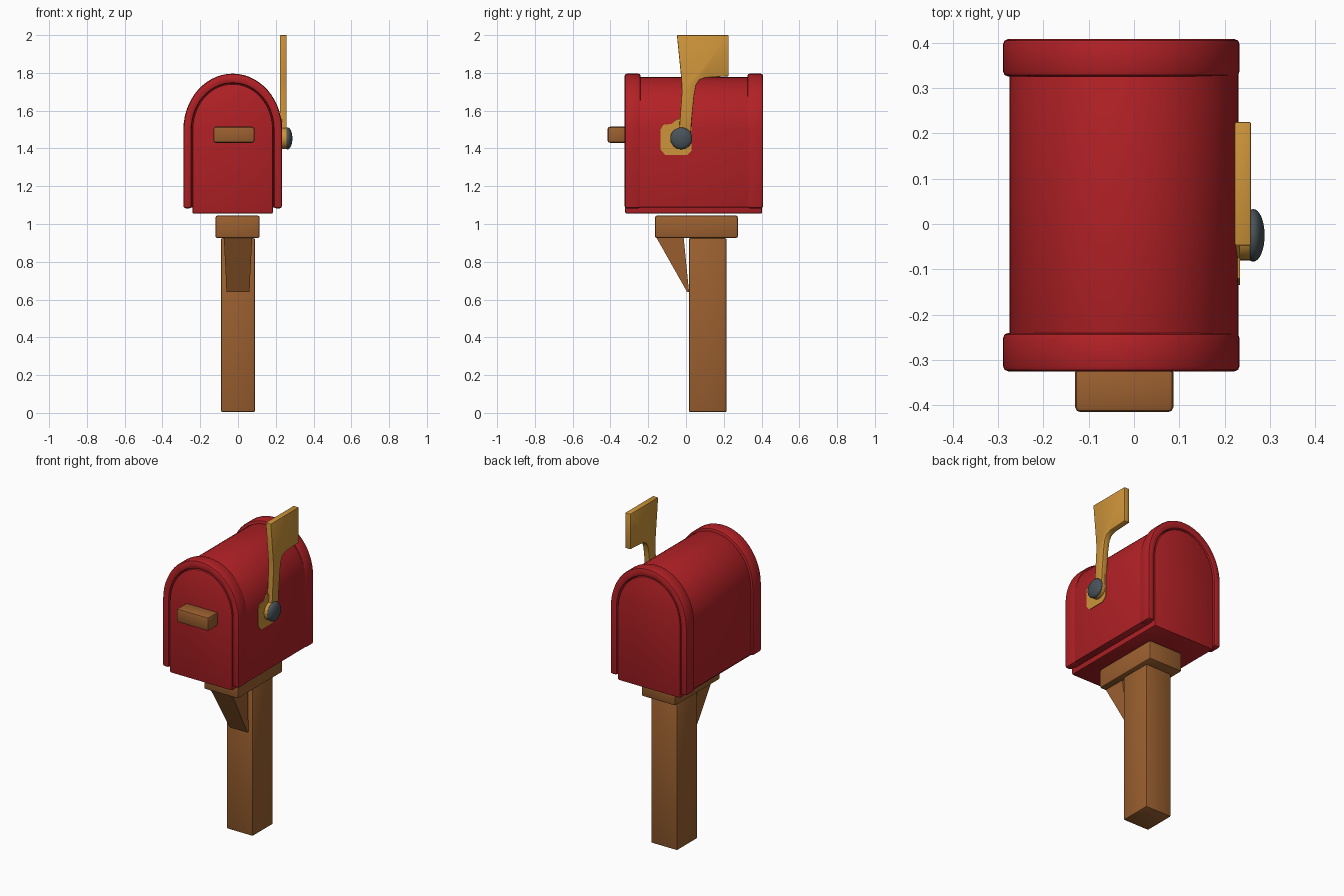
import bpy, bmesh, math
from mathutils import Vector

if "Cube" in bpy.data.objects:
    bpy.data.objects.remove(bpy.data.objects["Cube"])


def material(name, rgb):
    m = bpy.data.materials.new(name)
    m.diffuse_color = (*rgb, 1)
    m.use_nodes = True
    m.node_tree.nodes["Principled BSDF"].inputs["Base Color"].default_value = m.diffuse_color
    return m


RED = material("red paint", (0.445, 0.015, 0.019))
WOOD = material("brown wood", (0.328, 0.117, 0.029))
YELLOW = material("yellow paint", (0.61, 0.296, 0.042))
GREY = material("dark grey metal", (0.065, 0.085, 0.1))


def finish(name, bm, mat, bevel=0.0):
    """Bevel sharp edges, shade by angle and store as an object."""
    bmesh.ops.recalc_face_normals(bm, faces=bm.faces)
    if bevel:
        edges = [e for e in bm.edges if e.calc_face_angle(0) > math.radians(40)]
        bmesh.ops.bevel(bm, geom=edges, offset=bevel, segments=2,
                        profile=0.5, affect='EDGES', clamp_overlap=True)
    me = bpy.data.meshes.new(name)
    bm.to_mesh(me)
    bm.free()
    me.materials.append(mat)
    ob = bpy.data.objects.new(name, me)
    bpy.context.collection.objects.link(ob)
    bpy.ops.object.select_all(action='DESELECT')
    ob.select_set(True)
    bpy.context.view_layer.objects.active = ob
    bpy.ops.object.shade_smooth_by_angle(angle=math.radians(35))
    return ob


def prism(name, pts, axis, a, b, mat, bevel=0.008):
    """Extrude a profile along x (points are y, z) or y (points are x, z)."""
    bm = bmesh.new()
    place = (lambda p: (a, p[0], p[1])) if axis == 'x' else (lambda p: (p[0], a, p[1]))
    face = bm.faces.new([bm.verts.new(place(p)) for p in pts])
    out = bmesh.ops.extrude_face_region(bm, geom=[face])
    shift = Vector((b - a, 0, 0)) if axis == 'x' else Vector((0, b - a, 0))
    bmesh.ops.translate(bm, vec=shift,
                        verts=[v for v in out['geom'] if isinstance(v, bmesh.types.BMVert)])
    return finish(name, bm, mat, bevel)


def box(name, x, y, z, mat, bevel=0.008):
    pts = [(x[0], z[0]), (x[1], z[0]), (x[1], z[1]), (x[0], z[1])]
    return prism(name, pts, 'y', y[0], y[1], mat, bevel)


def arch(cx, hw, z0, top, spring=1.5, n=28):
    """Open arch outline from bottom right over the top to bottom left."""
    curve = [(cx + hw * math.cos(math.pi * i / n),
              spring + (top - spring) * math.sin(math.pi * i / n)) for i in range(n + 1)]
    return [(cx + hw, z0)] + curve + [(cx - hw, z0)]


# wooden stand
box("post", (-0.09, 0.09), (0.015, 0.215), (0.004, 0.925), WOOD)
box("support_plank", (-0.12, 0.115), (-0.165, 0.275), (0.925, 1.045), WOOD, 0.012)

# tapered brace under the plank
brace = prism("brace", [(-0.155, 0.925), (-0.012, 0.925), (0.016, 0.64), (0.006, 0.64)],
              'x', -0.075, 0.075, WOOD, 0)
for v in brace.data.vertices:
    if v.co.z < 0.7:
        v.co.x *= 0.8

# mailbox shell, end panels with floor, and the two raised rims
CX = -0.028
prism("box_shell", arch(-0.022, 0.252, 1.087, 1.777), 'y', -0.29, 0.375, RED, 0.006)
prism("end_panels_and_floor", arch(CX, 0.213, 1.055, 1.742), 'y', -0.322, 0.403, RED)
for name, y0, y1 in (("front_rim", -0.325, -0.24), ("back_rim", 0.325, 0.408)):
    band = arch(CX, 0.261, 1.083, 1.796) + arch(CX, 0.217, 1.083, 1.745)[::-1]
    prism(name, band, 'y', y0, y1, RED, 0.012)

# door handle
box("door_handle", (-0.13, 0.087), (-0.415, -0.315), (1.43, 1.515), WOOD, 0.012)

# signal flag with curved inner corner
flag = [(-0.048, 2.0), (0.225, 2.0), (0.225, 1.782), (0.1, 1.775), (0.07, 1.762),
        (0.053, 1.735), (0.043, 1.68), (0.03, 1.55), (0.022, 1.43),
        (-0.04, 1.43), (-0.036, 1.5), (-0.022, 1.7), (-0.024, 1.76)]
prism("signal_flag", flag, 'x', 0.222, 0.258, YELLOW, 0.004)

# flag mount on the side wall
patch = [(-0.11, 1.365), (0.005, 1.365), (0.03, 1.39), (0.03, 1.555), (-0.05, 1.555),
         (-0.075, 1.53), (-0.12, 1.525), (-0.135, 1.5), (-0.135, 1.395)]
prism("flag_mount", patch, 'x', 0.224, 0.234, YELLOW, 0)

# pivot disc and its domed cap
disc = [(-0.025 + 0.055 * math.cos(math.tau * i / 32),
         1.453 + 0.055 * math.sin(math.tau * i / 32)) for i in range(32)]
prism("pivot_disc", disc, 'x', 0.222, 0.264, YELLOW, 0.004)
bm = bmesh.new()
bmesh.ops.create_uvsphere(bm, u_segments=32, v_segments=16, radius=1)
for v in bm.verts:
    v.co = Vector((0.263 + 0.025 * v.co.z, -0.025 + 0.058 * v.co.x, 1.453 + 0.058 * v.co.y))
finish("pivot_cap", bm, GREY)
